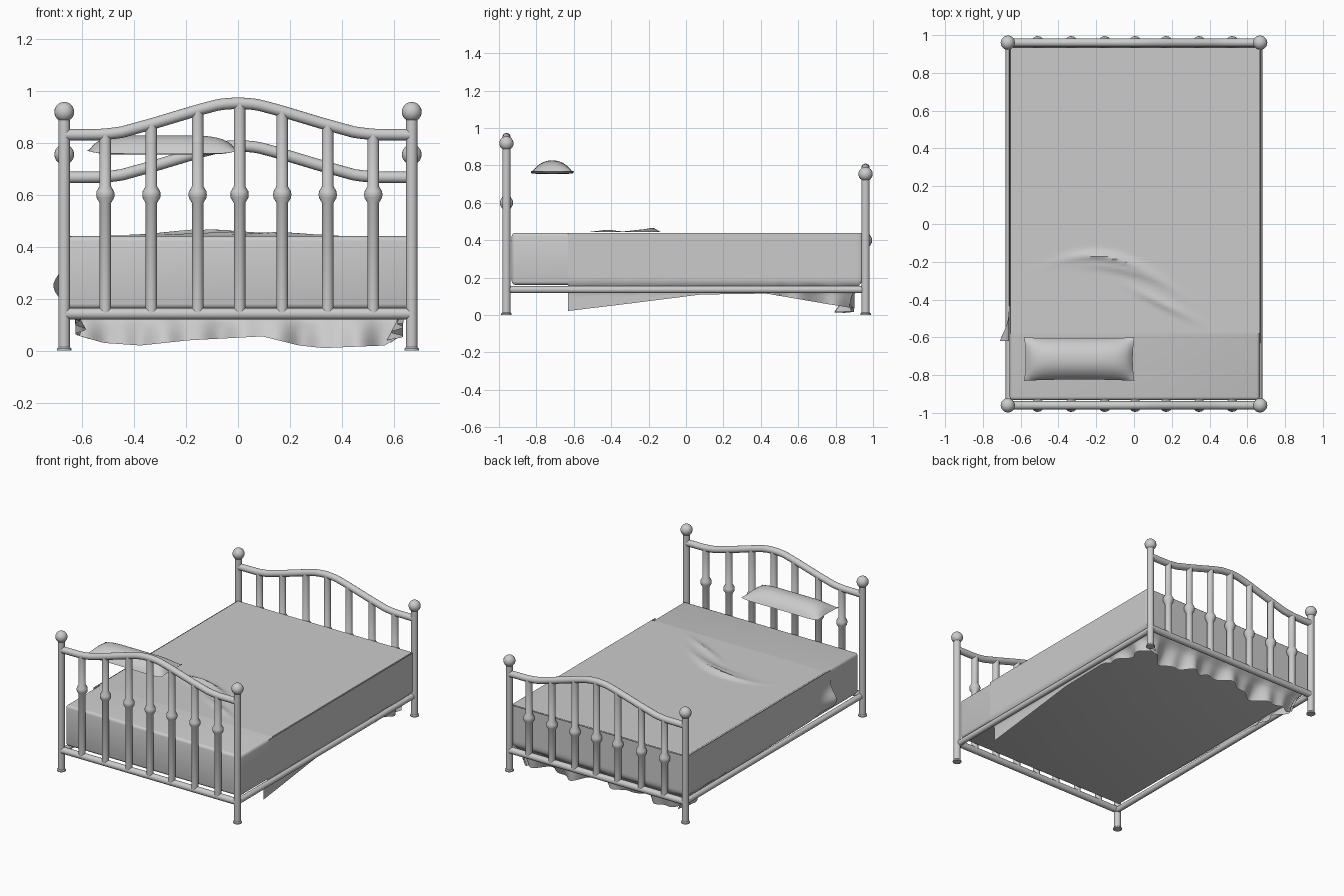
import bpy, bmesh
from math import sin, cos, pi, exp
from mathutils import Vector

if "Cube" in bpy.data.objects:
    bpy.data.objects.remove(bpy.data.objects["Cube"])


def finish(name, bm, angle=0.7):
    me = bpy.data.meshes.new(name)
    bmesh.ops.recalc_face_normals(bm, faces=bm.faces)
    bm.to_mesh(me)
    bm.free()
    ob = bpy.data.objects.new(name, me)
    bpy.context.collection.objects.link(ob)
    bpy.ops.object.select_all(action='DESELECT')
    ob.select_set(True)
    bpy.context.view_layer.objects.active = ob
    bpy.ops.object.shade_smooth_by_angle(angle=angle)
    return ob


def skin(bm, rings, closed=True, caps=True):
    for a, b in zip(rings, rings[1:]):
        n = len(a)
        for i in range(n if closed else n - 1):
            j = (i + 1) % n
            bm.faces.new((a[i], a[j], b[j], b[i]))
    if caps:
        bm.faces.new(rings[0])
        bm.faces.new(rings[-1])


def lathe(name, profile, x, y, n=20):
    bm = bmesh.new()
    skin(bm, [[bm.verts.new((x + r * cos(2 * pi * i / n), y + r * sin(2 * pi * i / n), z))
               for i in range(n)] for r, z in profile])
    return finish(name, bm)


def tube(name, pts, r, n=16):
    bm = bmesh.new()
    pts = [Vector(p) for p in pts]
    rings = []
    for k, p in enumerate(pts):
        t = (pts[min(k + 1, len(pts) - 1)] - pts[max(k - 1, 0)]).normalized()
        # all paths are either in an xz plane or run along y
        side = Vector((1, 0, 0)) if abs(t.y) > 0.9 else Vector((0, 1, 0))
        up = t.cross(side)
        rings.append([bm.verts.new(p + r * (cos(2 * pi * i / n) * side + sin(2 * pi * i / n) * up))
                      for i in range(n)])
    skin(bm, rings)
    return finish(name, bm)


def interp(keys, t):
    for (a, va), (b, vb) in zip(keys, keys[1:]):
        if t <= b:
            f = max(0, (t - a) / (b - a))
            return va + (vb - va) * f
    return keys[-1][1]


ARCH = [(0, .952), (.07, .947), (.15, .926), (.32, .875), (.45, .839), (.52, .831), (.67, .83)]


def board(name, y, drop, knob_z):
    # corner posts with ball finials and flared feet
    bz = .918 - drop
    ball = [(.038 * sin(a), bz - .038 * cos(a)) for a in [.62 + (pi - .64) * k / 12 for k in range(13)]]
    post = [(.028, 0), (.028, .008), (.022, .014)] + ball
    for s, side in ((-1, 'left'), (1, 'right')):
        lathe(f'{name}_post_{side}', post, s * .668, y)
    # arched top rail and straight bottom rail
    xs = [-.668 + 1.336 * k / 48 for k in range(49)]
    tube(name + '_top_rail', [(x, y, interp(ARCH, abs(x)) - drop) for x in xs], .022)
    tube(name + '_bottom_rail', [(-.66, y, .142), (.66, y, .142)], .022)
    # spindles with a turned knob
    for i, x in enumerate((-.51, -.333, -.155, .006, .17, .345, .52)):
        k = knob_z
        prof = [(.022, .14), (.022, k - .032), (.034, k - .012), (.035, k),
                (.034, k + .012), (.022, k + .032), (.022, interp(ARCH, abs(x)) - drop)]
        lathe(f'{name}_spindle_{i + 1}', prof, x, y, 16)


board('headboard', -.96, 0, .6)
board('footboard', .96, .164, .4)

# side rails
for s, side in ((-1, 'left'), (1, 'right')):
    tube('side_rail_' + side, [(s * .66, -.96, .136), (s * .66, .96, .136)], .019)

# mattress
bm = bmesh.new()
bmesh.ops.create_cube(bm, size=1)
for v in bm.verts:
    v.co = Vector((v.co.x * 1.324 + .004, v.co.y * 1.864, v.co.z * .278 + .301))
bmesh.ops.bevel(bm, geom=bm.edges[:], offset=.018, segments=3, profile=.5, affect='EDGES')
finish('mattress', bm)


# blanket top with a few soft creases
def crease(x, y):
    h = 0
    for cx, cy, slope, bend, length, amp in ((-.12, -.18, -.2, -.9, .2, .024), (-.05, -.24, -.25, -.6, .2, .012),
                                             (.15, -.42, -.5, 0, .14, .013)):
        u = x - cx
        d = y - (cy + slope * u + bend * u * u)
        h += amp * exp(-(d / .022) ** 2 - (u / length) ** 2)
    return h


bm = bmesh.new()
rows = []
for j in range(101):
    y0 = -.58 + 1.515 * j / 100
    rows.append([bm.verts.new((x, y0, .443 + crease(x, y0)))
                 for x in [-.655 + 1.322 * i / 80 for i in range(81)]])
skin(bm, rows, closed=False, caps=False)
finish('blanket_top', bm)

# blanket skirt: left side, foot end and right side, with an uneven hem
LEFT = [(-.62, .2), (-.5, .19), (-.4, .165), (.42, .13), (.75, .07), (.94, .04)]
RIGHT = [(-.63, .022), (-.3, .062), (.08, .11), (.43, .115), (.75, .06), (.94, .03)]
FOOT = [(-.66, .06), (-.55, .03), (-.4, .02), (-.2, .04), (.1, .055), (.25, .02), (.35, .01), (.6, .02), (.67, .06)]
path = []
for k in range(80):
    y = -.62 + 1.55 * k / 80
    path.append((-.662, y, -1, 0, interp(LEFT, y)))
for k in range(81):
    x = -.658 + 1.325 * k / 80
    path.append((x, .938, 0, 1, interp(FOOT, x)))
for k in range(80, -1, -1):
    y = -.63 + 1.56 * k / 80
    path.append((.671, y, 1, 0, interp(RIGHT, y)))

bm = bmesh.new()
cols = []
for x, y, nx, ny, hem in path:
    col = []
    for k in range(21):
        z = .44 + (hem - .44) * k / 20
        low = min(1, max(0, (.175 - z) / .05))
        deep = max(0, (.16 - z) / .15)
        off = -.036 * low
        if ny:  # foot end tucks inward in loose folds
            off -= deep * (.06 + .04 * sin(x * 17) + .02 * sin(x * 39 + 1))
        elif y > .5:
            off -= deep * .04 * (1 + sin(y * 30))
        if nx < 0:  # loose flap on the left near the pillow end
            off += .05 * exp(-((y + .64) / .09) ** 2 - ((z - .25) / .06) ** 2)
        px, py = x + nx * off, y + ny * off
        px = max(-.715, min(.68, px if nx else px * (1 - .06 * low)))
        col.append(bm.verts.new((px, min(py, .938 - .036 * low), z)))
    cols.append(col)
skin(bm, cols, closed=False, caps=False)
finish('blanket_skirt', bm, 1.0)

# pillow: flat underside, domed top, pinched sides
bm = bmesh.new()
N, M = 32, 20


def pillow_point(i, j, top):
    u, v = 2 * i / N - 1, 2 * j / M - 1
    x = -.29 + .292 * u * (1 - .03 * (1 - v * v))
    y = -.715 + .115 * v * (1 - .06 * (1 - u * u))
    d = ((1 - u ** 6) * (1 - abs(v) ** 2.2)) ** .8
    edge = .012 * u ** 8
    return (x, y, .757 + edge + (.07 * d if top else -.003 * d))


for top in (True, False):
    skin(bm, [[bm.verts.new(pillow_point(i, j, top)) for i in range(N + 1)] for j in range(M + 1)],
         closed=False, caps=False)
bmesh.ops.remove_doubles(bm, verts=bm.verts, dist=.0001)
finish('pillow', bm)
